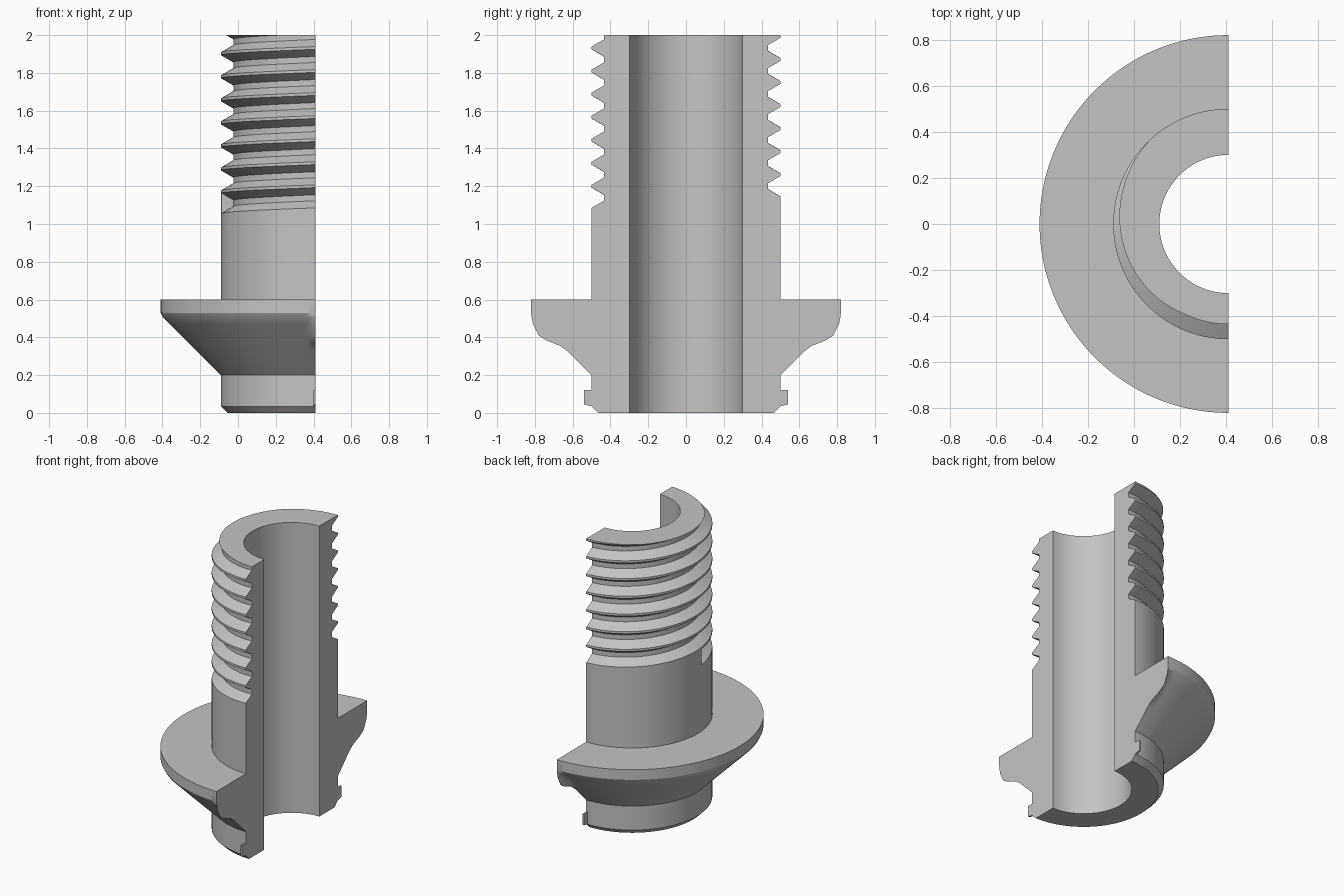
import bpy, bmesh, math

cube = bpy.data.objects.get("Cube")
if cube:
    bpy.data.objects.remove(cube, do_unlink=True)

steel = bpy.data.materials.new("light_grey_metal")
steel.use_nodes = True
colour = (0.55, 0.55, 0.55, 1)
steel.diffuse_color = colour
steel.node_tree.nodes["Principled BSDF"].inputs["Base Color"].default_value = colour

AXIS_X, TOP, BORE, SHANK, ROOT = 0.41, 2.0, 0.30, 0.50, 0.435
PITCH, TURNS, FIRST = 0.122, 9, 1.017   # FIRST: crest height at the +y side
START = 185                             # angle where the thread groove begins
# one thread tooth: fraction of the pitch and radius
TOOTH = [(0.06, SHANK), (0.37, ROOT), (0.63, ROOT), (0.94, SHANK)]


def thread(angle, cut):
    """Outer outline of the thread at one angle, clipped at the top."""
    base = FIRST + PITCH * (angle - 90) / 360
    pts = []
    for turn in range(TURNS):
        for frac, r in TOOTH:
            pts.append((SHANK if turn == 0 and not cut else r,
                        base + PITCH * (turn + frac)))
    out, last = [], pts[0]
    for r, z in pts:
        if z > TOP:
            if last[1] < TOP:
                t = (TOP - last[1]) / (z - last[1])
                r = last[0] + t * (r - last[0])
            else:
                r = last[0]
            z = TOP
        last = (r, z)
        out.append(last)
    return out


def section(angle, cut, lug):
    """Closed radius/height outline of the half body at one angle."""
    edge = min(angle - 90, 270 - angle)
    w = max(0, 1 - edge / 4) ** 2       # swelling fades away from the cut
    pts = [(BORE, 0), (0.465, 0), (SHANK, 0.035)]
    rim = 0.54 if lug else SHANK
    pts += [(rim, 0.045), (rim, 0.12), (SHANK, 0.121), (SHANK, 0.2)]
    for z, swell in [(0.32, 0), (0.355, 0.01), (0.37, 0.035), (0.385, 0.057),
                     (0.41, 0.07), (0.47, 0.04), (0.51, 0.008)]:
        pts.append((z + 0.3 + swell * w, z))
    pts += [(0.82, 0.53), (0.82, 0.6), (SHANK, 0.6)]
    return pts + thread(angle, cut) + [(BORE, TOP)]


# angles around the half turn, with doubled columns where a step is needed
LUG = 1.2
columns = [(90, False, True), (90 + LUG, False, True), (90 + LUG, False, False),
           (92, False, False), (93, False, False)]
columns += [(a, a > START, False) for a in range(94, 267, 2)]
columns += [(START, False, False), (START, True, False),
            (267, True, False), (268, True, False),
            (270 - LUG, True, False), (270 - LUG, True, True), (270, True, True)]
columns.sort(key=lambda c: (c[0], c[1], c[2] if c[0] > 180 else not c[2]))

# sweep the outline around the axis and cap the two cut faces
bm = bmesh.new()
rings = []
for angle, cut, lug in columns:
    c, s = math.cos(math.radians(angle)), math.sin(math.radians(angle))
    rings.append([bm.verts.new((AXIS_X + r * c, r * s, z))
                  for r, z in section(angle, cut, lug)])
n = len(rings[0])
for a, b in zip(rings, rings[1:]):
    for i in range(n):
        j = (i + 1) % n
        bm.faces.new((a[i], a[j], b[j], b[i]))
bm.faces.new(rings[0])
bm.faces.new(rings[-1])
bmesh.ops.remove_doubles(bm, verts=bm.verts, dist=1e-5)
bmesh.ops.dissolve_degenerate(bm, edges=bm.edges, dist=1e-6)
bmesh.ops.recalc_face_normals(bm, faces=bm.faces)

mesh = bpy.data.meshes.new("threaded_flange_half")
bm.to_mesh(mesh)
bm.free()
mesh.materials.append(steel)
body = bpy.data.objects.new("threaded_flange_half", mesh)
bpy.context.collection.objects.link(body)
bpy.ops.object.select_all(action='DESELECT')
bpy.context.view_layer.objects.active = body
body.select_set(True)
bpy.ops.object.shade_smooth_by_angle(angle=math.radians(20))
